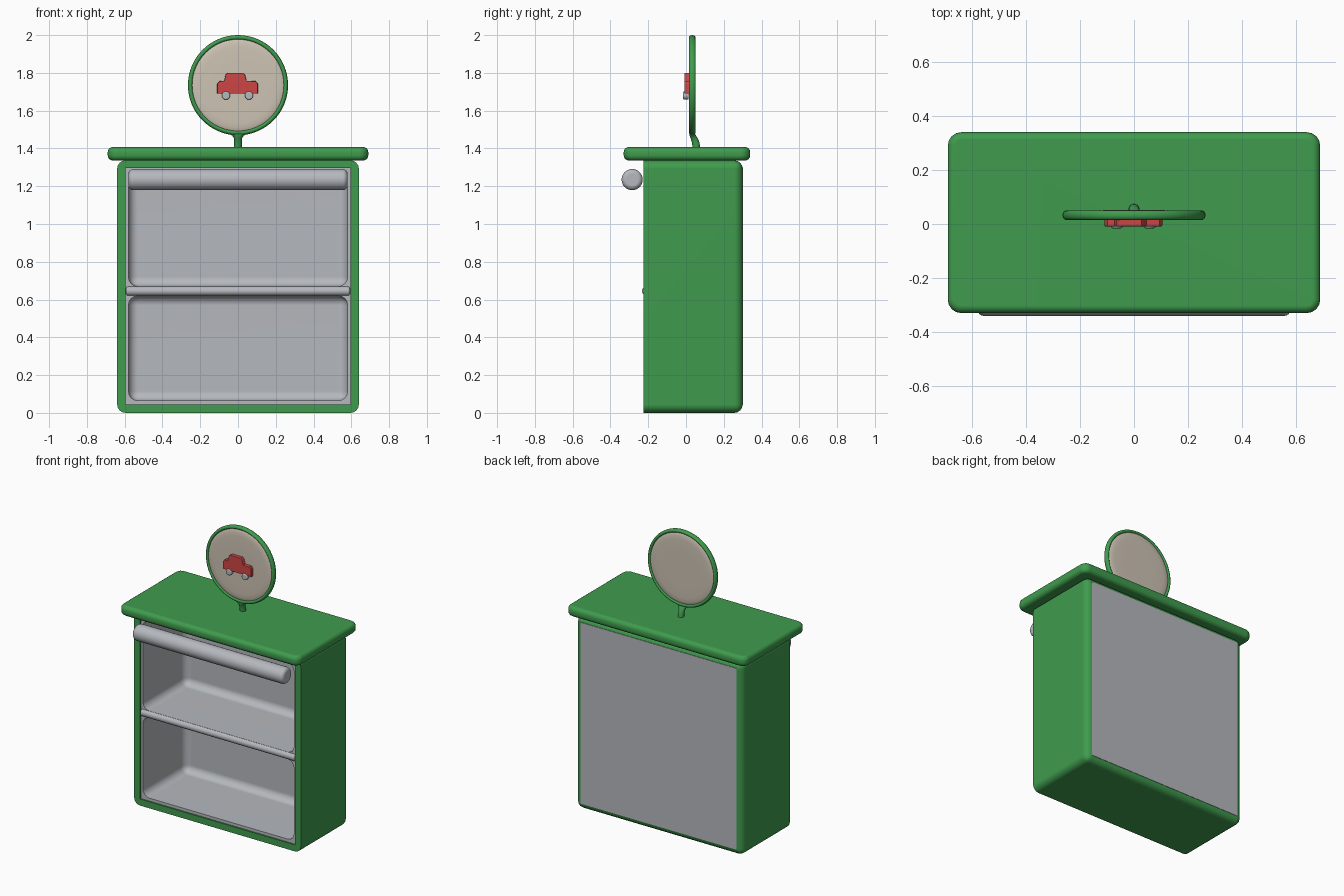
import bpy, bmesh, math
from mathutils import Vector

if "Cube" in bpy.data.objects:
    bpy.data.objects.remove(bpy.data.objects["Cube"], do_unlink=True)


def material(name, rgb):
    m = bpy.data.materials.new(name)
    m.use_nodes = True
    m.diffuse_color = (*rgb, 1)
    bsdf = next(n for n in m.node_tree.nodes if n.type == 'BSDF_PRINCIPLED')
    bsdf.inputs["Base Color"].default_value = (*rgb, 1)
    return m


GREEN = material("green paint", (0.05, 0.33, 0.075))
GREY = material("light grey", (0.46, 0.48, 0.51))
CREAM = material("cream", (0.62, 0.55, 0.46))
RED = material("red", (0.62, 0.06, 0.06))


def make(name, bm, mat):
    bmesh.ops.recalc_face_normals(bm, faces=bm.faces)
    me = bpy.data.meshes.new(name)
    bm.to_mesh(me)
    bm.free()
    ob = bpy.data.objects.new(name, me)
    bpy.context.collection.objects.link(ob)
    me.materials.append(mat)
    return ob


def finish(ob, weighted=True):
    bpy.ops.object.select_all(action='DESELECT')
    ob.select_set(True)
    bpy.context.view_layer.objects.active = ob
    bpy.ops.object.shade_smooth_by_angle(angle=math.radians(40))
    if weighted:
        mod = ob.modifiers.new("Weighted", 'WEIGHTED_NORMAL')
        mod.keep_sharp = True
    return ob


def bevel(bm, rule, width, segments=4):
    edges = [e for e in bm.edges if rule(e)]
    bmesh.ops.bevel(bm, geom=edges, offset=width, segments=segments,
                    profile=0.5, affect='EDGES', clamp_overlap=True)


def box(name, lo, hi, mat, width=0.0, rule=lambda e: True):
    bm = bmesh.new()
    bmesh.ops.create_cube(bm, size=1)
    lo, hi = Vector(lo), Vector(hi)
    for v in bm.verts:
        v.co = Vector(((lo[i] + hi[i]) / 2 + v.co[i] * (hi[i] - lo[i]) for i in range(3)))
    if width:
        bevel(bm, rule, width)
    return make(name, bm, mat)


def cut(ob, cutters):
    bpy.context.view_layer.objects.active = ob
    for c in cutters:
        mod = ob.modifiers.new("Cut", 'BOOLEAN')
        mod.operation, mod.object, mod.solver = 'DIFFERENCE', c, 'EXACT'
        bpy.ops.object.modifier_apply(modifier=mod.name)
        bpy.data.objects.remove(c, do_unlink=True)


def loft(name, rings, mat, loc=(0, 0, 0), rot=(0, 0, 0), n=32):
    """Stack elliptical rings (y shift, z, x radius, y radius) into a solid."""
    bm = bmesh.new()
    loops = []
    for y, z, rx, ry in rings:
        loops.append([bm.verts.new((rx * math.cos(math.tau * i / n),
                                    y + ry * math.sin(math.tau * i / n), z))
                      for i in range(n)])
    for a, b in zip(loops, loops[1:]):
        for i in range(n):
            j = (i + 1) % n
            bm.faces.new((a[i], a[j], b[j], b[i]))
    bm.faces.new(loops[0])
    bm.faces.new(loops[-1])
    ob = make(name, bm, mat)
    ob.location, ob.rotation_euler = loc, rot
    return finish(ob)


def capsule(name, half, r, soft, mat, loc, rot):
    """Round bar with softened rims."""
    arc = [(half - soft + soft * math.sin(a), r - soft + soft * math.cos(a))
           for a in (math.pi / 2 * k / 4 for k in range(5))]
    side = [(0, -z, q, q) for z, q in reversed(arc)] + [(0, z, q, q) for z, q in arc]
    return loft(name, side, mat, loc, rot)


# Cabinet shell: rounded silhouette and back, crisp front rim
FRONT, BACK = -0.225, 0.30
shell = box("cabinet_shell", (-0.64, FRONT, 0), (0.64, BACK, 1.337), GREEN, 0.045,
            lambda e: not all(v.co.y < 0 for v in e.verts))
cut(shell, [box("shell_cutter", (-0.595, -1, 0.045), (0.595, 1, 1.297), GREEN)])
finish(shell)

# Grey liner with two soft-cornered compartments; its back is the rear panel
liner = box("cabinet_liner", (-0.598, -0.215, 0.042), (0.598, BACK + 0.002, 1.30), GREY)
cut(liner, [box("recess_cutter", (-0.58, -0.6, z0), (0.58, 0.25, z1), GREY, 0.05)
            for z0, z1 in ((0.065, 0.62), (0.67, 1.29))])
finish(liner)

# Rounded shelf lip and rolled awning
ALONG_X = (0, math.pi / 2, 0)
capsule("shelf_lip", 0.592, 0.025, 0.01, GREY, (0, -0.208, 0.645), ALONG_X)
capsule("awning_roll", 0.58, 0.056, 0.025, GREY, (0, -0.285, 1.235), ALONG_X)

# Overhanging counter top: rounded plan corners, then rounded rims
bm = bmesh.new()
bmesh.ops.create_cube(bm, size=1)
for v in bm.verts:
    v.co = (v.co.x * 1.38, v.co.y * 0.67 + 0.005, v.co.z * 0.072 + 1.372)
bevel(bm, lambda e: abs(e.verts[0].co.z - e.verts[1].co.z) > 0.01, 0.05)
bevel(bm, lambda e: abs(e.verts[0].co.z - e.verts[1].co.z) < 0.001, 0.028)
finish(make("counter_top", bm, GREEN))

# Sign: flared neck, rim and domed disc
SIGN_Y, SIGN_Z = 0.033, 1.735
FACE_FRONT = (math.pi / 2, 0, 0)
loft("sign_neck", [(0.055, 1.40, 0.02, 0.02), (0.052, 1.43, 0.02, 0.02),
                   (0.044, 1.452, 0.021, 0.019), (0.036, 1.468, 0.03, 0.017),
                   (SIGN_Y, 1.478, 0.05, 0.014), (SIGN_Y, 1.486, 0.07, 0.01)], GREEN, n=20)
bpy.ops.mesh.primitive_torus_add(major_radius=0.2525, minor_radius=0.0125,
                                 major_segments=64, minor_segments=12,
                                 location=(0, SIGN_Y, SIGN_Z), rotation=FACE_FRONT)
rim = bpy.context.object
rim.name = "sign_rim"
rim.scale.z = 1.4
rim.data.materials.append(GREEN)
finish(rim, False)
dome = [(0.25, 0.006), (0.24, 0.011), (0.225, 0.015), (0.2, 0.017), (0.12, 0.018)]
loft("sign_disc", [(0, -h, r, r) for r, h in reversed(dome)] + [(0, h, r, r) for r, h in dome],
     CREAM, (0, SIGN_Y, SIGN_Z), FACE_FRONT, 48)

# Toy car emblem: extruded silhouette with softened edges
outline = [(-0.11, 1.69), (-0.11, 1.742), (-0.098, 1.756), (-0.073, 1.758),
           (-0.066, 1.79), (-0.055, 1.80), (0.028, 1.80), (0.037, 1.79),
           (0.046, 1.758), (0.094, 1.756), (0.105, 1.742), (0.105, 1.69)]
bm = bmesh.new()
face = bm.faces.new([bm.verts.new((x, -0.009, z)) for x, z in outline])
ext = bmesh.ops.extrude_face_region(bm, geom=[face])
bmesh.ops.translate(bm, vec=(0, 0.029, 0),
                    verts=[g for g in ext["geom"] if isinstance(g, bmesh.types.BMVert)])
bevel(bm, lambda e: all(v.co.y < 0 for v in e.verts), 0.004, 2)
finish(make("emblem_car_body", bm, RED))
for side, x in (("rear", -0.064), ("front", 0.058)):
    capsule("emblem_wheel_" + side, 0.015, 0.022, 0.007, GREY, (x, -0.001, 1.68), FACE_FRONT)
